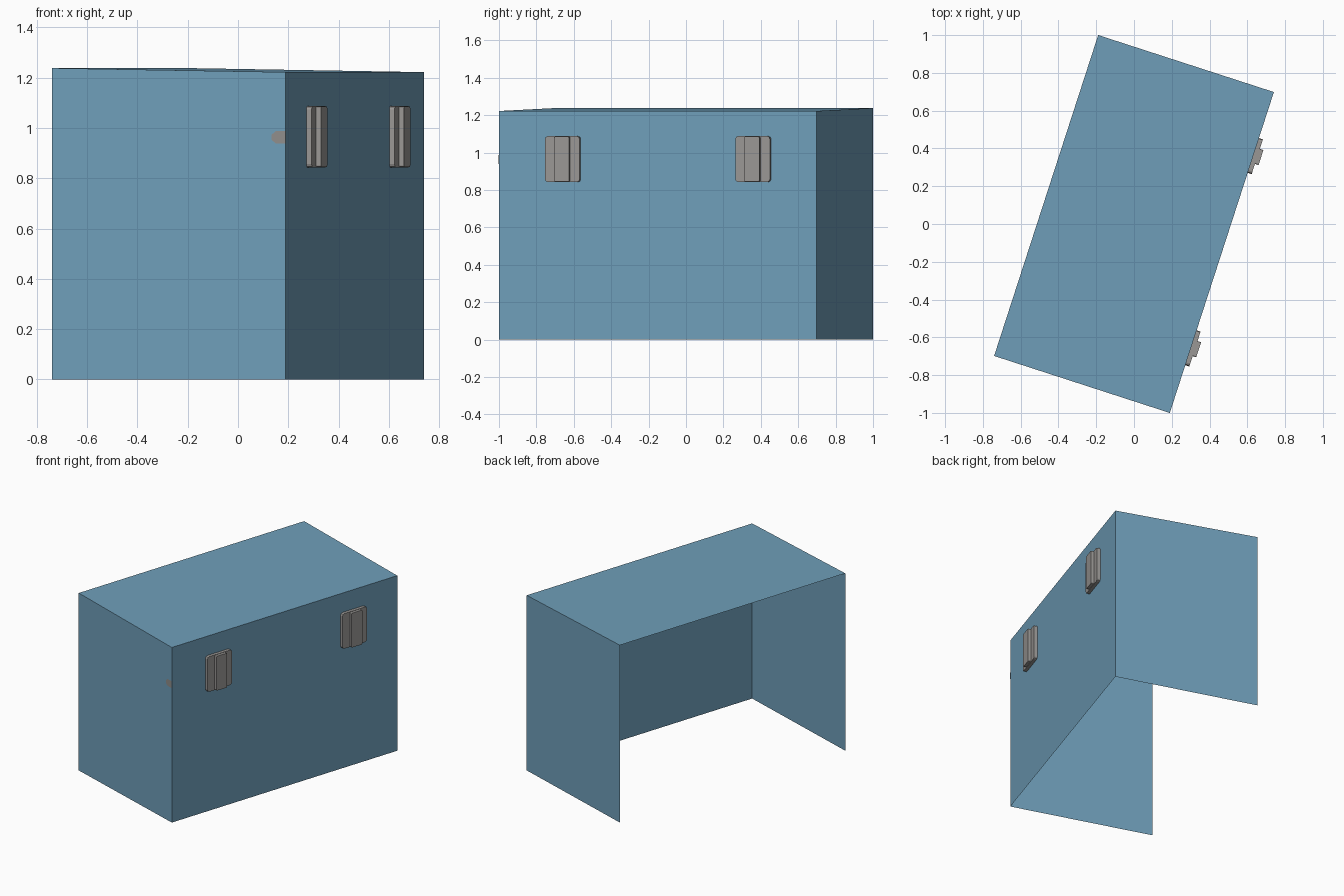
import bpy, bmesh, math
from mathutils import Matrix, Vector

cube = bpy.data.objects.get("Cube")
if cube:
    bpy.data.objects.remove(cube, do_unlink=True)

TURN = Matrix.Rotation(math.radians(-17.97), 4, "Z")
HW, HL = 0.489, 0.893          # half width and half length of the shelter
Z_OPEN, Z_WALL = 1.238, 1.222  # roof height at the open side and at the long wall


def material(name, rgb):
    mat = bpy.data.materials.new(name)
    mat.use_nodes = True
    mat.diffuse_color = (*rgb, 1)
    bsdf = mat.node_tree.nodes["Principled BSDF"]
    bsdf.inputs["Base Color"].default_value = (*rgb, 1)
    bsdf.inputs["Roughness"].default_value = 0.8
    return mat


blue = material("steel blue", (0.16, 0.345, 0.49))
grey = material("warm grey", (0.32, 0.31, 0.30))
tan = material("dull tan", (0.28, 0.27, 0.26))


def finish(name, bm, mat):
    bm.transform(TURN)
    mesh = bpy.data.meshes.new(name)
    bm.to_mesh(mesh)
    bm.free()
    mesh.materials.append(mat)
    obj = bpy.data.objects.new(name, mesh)
    bpy.context.collection.objects.link(obj)
    return obj


def sheet(name, points, mat):
    bm = bmesh.new()
    bm.faces.new([bm.verts.new(p) for p in points])
    return finish(name, bm, mat)


def slab(name, centre, size, chamfer):
    """Block on the long wall with its outward corners cut off."""
    bm = bmesh.new()
    bmesh.ops.create_cube(bm, size=1)
    bm.transform(Matrix.Translation(centre) @ Matrix.Diagonal((*size, 1)))
    # upright silhouette corners run outward along x
    edges = [e for e in bm.edges
             if abs((e.verts[0].co - e.verts[1].co).x) > size[0] / 2]
    bmesh.ops.bevel(bm, geom=edges, offset=chamfer, segments=2,
                    profile=0.5, affect="EDGES")
    return finish(name, bm, grey)


# Open-sided shell: two end walls, one long wall and a gently sloping roof
for name, y in (("front_end_wall", -HL), ("back_end_wall", HL)):
    pts = [(-HW, y, 0), (HW, y, 0), (HW, y, Z_WALL), (-HW, y, Z_OPEN)]
    sheet(name, pts if y < 0 else pts[::-1], blue)
sheet("long_wall", [(HW, -HL, 0), (HW, HL, 0), (HW, HL, Z_WALL), (HW, -HL, Z_WALL)], blue)
sheet("roof", [(-HW, -HL, Z_OPEN), (HW, -HL, Z_WALL), (HW, HL, Z_WALL), (-HW, HL, Z_OPEN)], blue)

# Vent boxes: a base plate with a raised centre rib
for side, y in (("front", -0.53), ("back", 0.54)):
    slab(side + "_vent_plate", Vector((HW + 0.011, y, 0.965)), (0.022, 0.194, 0.245), 0.015)
    slab(side + "_vent_rib", Vector((HW + 0.021, y + 0.002, 0.965)), (0.042, 0.084, 0.24), 0.006)

# Small painted patch beside the corner of the front end wall
patch = [(0, -0.024), (0, 0.024), (-0.042, 0.024), (-0.058, 0.01), (-0.058, -0.01), (-0.042, -0.024)]
sheet("corner_patch", [(HW + x, -HL - 0.002, 0.963 + z) for x, z in reversed(patch)], tan)
